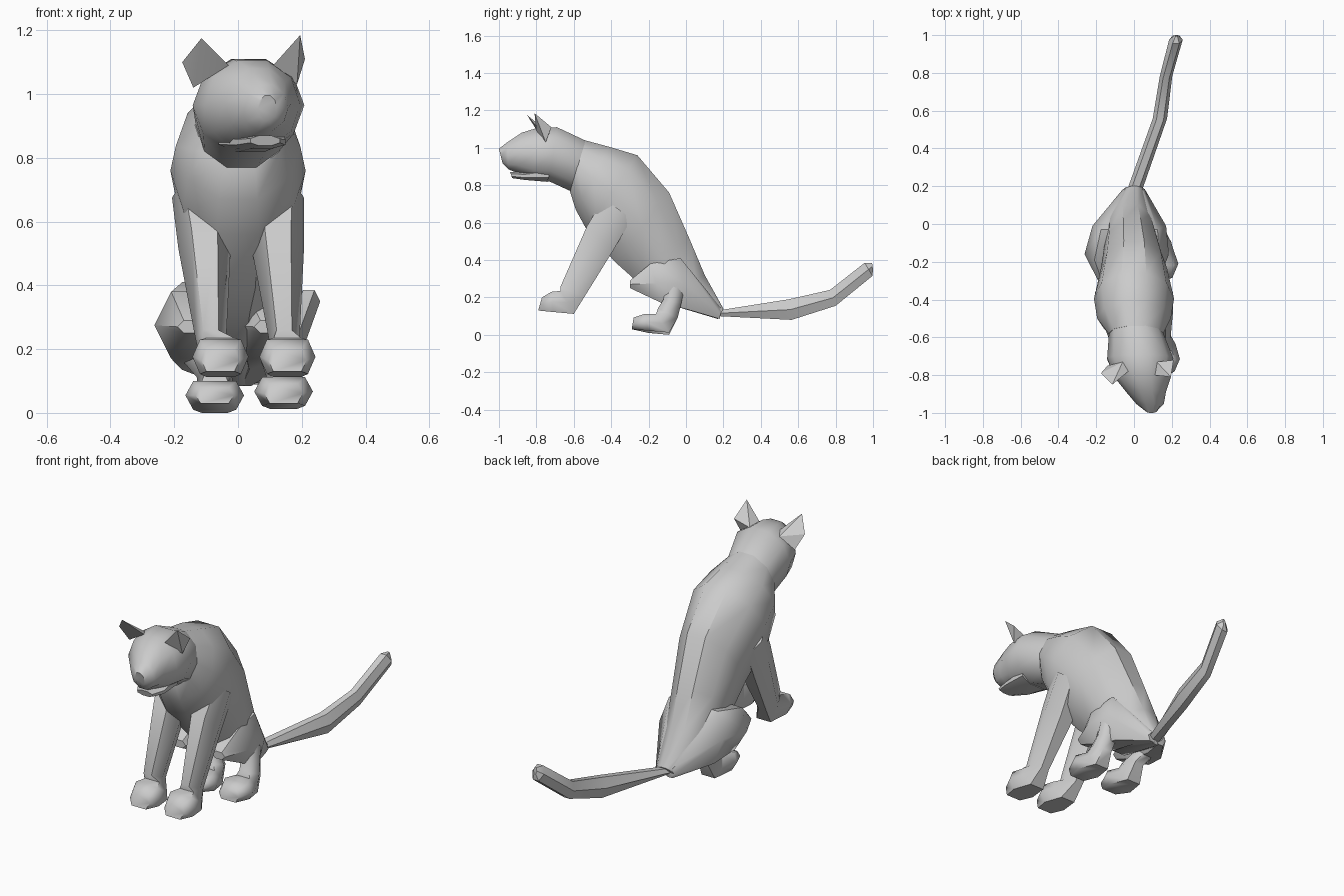
import bpy, bmesh
from math import pi, cos, sin, radians, copysign
from mathutils import Vector


def finish(name, bm, angle):
    bmesh.ops.recalc_face_normals(bm, faces=bm.faces[:])
    mesh = bpy.data.meshes.new(name)
    bm.to_mesh(mesh)
    bm.free()
    ob = bpy.data.objects.new(name, mesh)
    bpy.context.collection.objects.link(ob)
    bpy.ops.object.select_all(action='DESELECT')
    ob.select_set(True)
    bpy.context.view_layer.objects.active = ob
    bpy.ops.object.shade_smooth_by_angle(angle=radians(angle))
    return ob


def loft(name, sections, n=6, angle=40):
    """Section: upper y, z, lower y, z, half width, centre x, optional
    exponent (below 1 squares the cross-section)."""
    bm = bmesh.new()
    rings = []
    for ty, tz, by, bz, w, cx, *box in sections:
        top, bot = Vector((cx, ty, tz)), Vector((cx, by, bz))
        mid, half = (top + bot) / 2, (top - bot) / 2 / cos(pi / n)
        e = box[0] if box else 1.0
        ring = []
        for i in range(n):
            a = 2 * pi * (i + 0.5) / n
            x = w * copysign(abs(sin(a)) ** e, sin(a))
            ring.append(bm.verts.new(mid + half * cos(a) + Vector((x, 0, 0))))
        rings.append(ring)
    for r, s in zip(rings, rings[1:]):
        for i in range(n):
            j = (i + 1) % n
            bm.faces.new((r[i], r[j], s[j], s[i]))
    bm.faces.new(rings[0])
    bm.faces.new(rings[-1])
    return finish(name, bm, angle)


def hull(name, points):
    bm = bmesh.new()
    for p in points:
        bm.verts.new(p)
    bmesh.ops.convex_hull(bm, input=bm.verts[:])
    return finish(name, bm, 20)


# Torso, from neck down the sloping back to the tail root
loft("torso", [
    (-0.54, 1.04, -0.62, 0.765, 0.145, 0.01),
    (-0.41, 1.005, -0.59, 0.67, 0.195, 0.0),
    (-0.26, 0.96, -0.53, 0.56, 0.212, 0.0),
    (-0.09, 0.76, -0.38, 0.39, 0.175, 0.0),
    (0.02, 0.51, -0.29, 0.31, 0.15, -0.01),
    (0.10, 0.32, -0.15, 0.18, 0.13, -0.02),
    (0.20, 0.14, 0.17, 0.085, 0.055, 0.0)], n=10)

# Head, turned slightly to one side
loft("head", [
    (-0.53, 1.035, -0.61, 0.765, 0.142, 0.01),
    (-0.69, 1.11, -0.73, 0.82, 0.175, 0.033),
    (-0.80, 1.105, -0.82, 0.83, 0.15, 0.045),
    (-0.88, 1.08, -0.90, 0.865, 0.105, 0.064),
    (-0.955, 1.03, -0.95, 0.885, 0.073, 0.085),
    (-1.0, 0.995, -0.98, 0.915, 0.03, 0.092)], n=10, angle=50)
loft("lower_jaw", [
    (-0.72, 0.90, -0.74, 0.818, 0.11, 0.04),
    (-0.86, 0.87, -0.86, 0.828, 0.085, 0.07),
    (-0.94, 0.87, -0.93, 0.838, 0.05, 0.085)], n=8)

# Ears
hull("left_ear", [(-0.03, -0.78, 1.09), (-0.14, -0.75, 1.02), (-0.06, -0.73, 1.08),
                  (-0.175, -0.79, 1.10), (-0.115, -0.85, 1.175)])
hull("right_ear", [(0.11, -0.80, 1.09), (0.185, -0.75, 1.03), (0.12, -0.73, 1.08),
                   (0.21, -0.72, 1.11), (0.195, -0.81, 1.185)])


# Front legs: toe, paw, heel, ankle, upper leg, shoulder
def front_leg(name, paw, ankle, upper, shoulder):
    loft(name, [
        (-0.77, 0.20, -0.79, 0.13, 0.06, paw, 0.45),
        (-0.72, 0.23, -0.71, 0.122, 0.088, paw, 0.45),
        (-0.67, 0.235, -0.60, 0.112, 0.065, paw, 0.6),
        (-0.67, 0.26, -0.545, 0.20, 0.048, ankle),
        (-0.53, 0.58, -0.39, 0.45, 0.082, upper),
        (-0.44, 0.73, -0.29, 0.62, 0.07, shoulder)], angle=62)


front_leg("left_front_leg", -0.055, -0.085, -0.105, -0.137)
front_leg("right_front_leg", 0.155, 0.145, 0.125, 0.137)


# Hind legs: paw with a short shank
def hind_leg(name, paw, top, lift):
    loft(name, [
        (-0.28, 0.08 + lift, -0.29, 0.03, 0.06, paw, 0.45),
        (-0.22, 0.10 + lift, -0.20, 0.01 + lift, 0.092, paw, 0.45),
        (-0.16, 0.10 + lift, -0.09, lift, 0.062, paw, 0.6),
        (-0.15, 0.13 + lift, -0.045, 0.09, 0.055, paw),
        (-0.12, 0.19, -0.025, 0.17, 0.058, top),
        (-0.11, 0.27, -0.01, 0.24, 0.05, top)], angle=62)


hind_leg("left_hind_leg", -0.073, -0.13, 0.0)
hind_leg("right_hind_leg", 0.143, 0.125, 0.012)


# Thighs: knee, bulge, hip, rump
def thigh(name, knee, bulge, hip, rump):
    loft(name, [
        (-0.30, 0.29, -0.30, 0.25, 0.04, knee),
        (-0.19, 0.38, -0.13, 0.17, 0.105, bulge),
        (-0.03, 0.41, 0.01, 0.135, 0.09, hip),
        (0.19, 0.14, 0.18, 0.085, 0.03, rump)], angle=50)


thigh("left_thigh", -0.15, -0.157, -0.13, -0.028)
thigh("right_thigh", 0.09, 0.08, 0.08, 0.027)

# Tail, swept back and curling up
loft("tail", [
    (0.17, 0.13, 0.17, 0.10, 0.04, 0.0),
    (0.55, 0.19, 0.565, 0.08, 0.038, 0.137),
    (0.77, 0.24, 0.80, 0.155, 0.033, 0.17),
    (0.955, 0.385, 0.997, 0.315, 0.036, 0.222),
    (0.995, 0.385, 1.0, 0.35, 0.01, 0.225)], angle=30)
